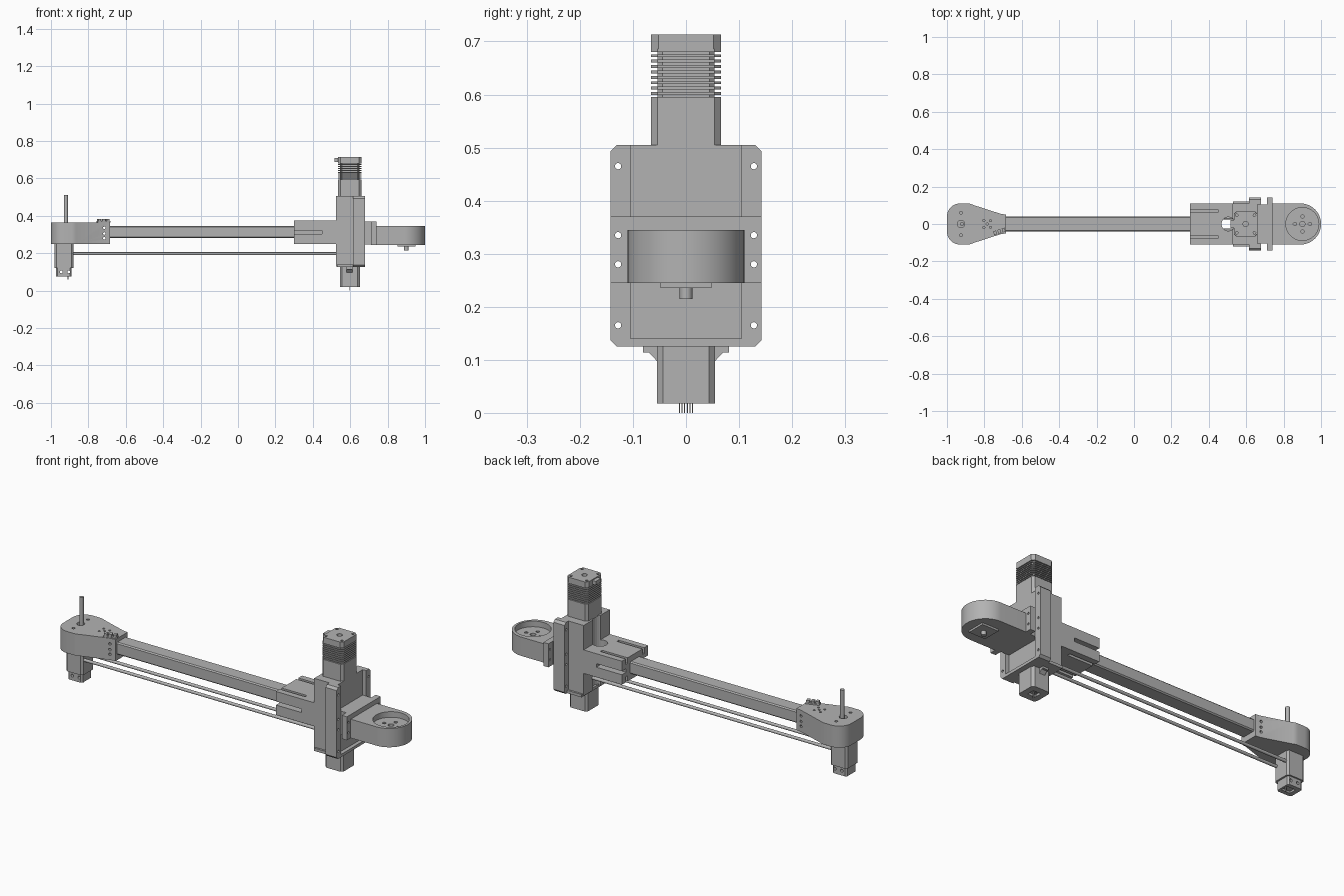
import bpy, bmesh, math
from mathutils import Vector

if "Cube" in bpy.data.objects:
    bpy.data.objects.remove(bpy.data.objects["Cube"])

metal = bpy.data.materials.new("brushed grey")
metal.use_nodes = True
GREY = (0.45, 0.45, 0.45, 1)
metal.diffuse_color = GREY
metal.node_tree.nodes["Principled BSDF"].inputs["Base Color"].default_value = GREY


def prism(name, pts, lo, hi, axis="z"):
    """Extrude a 2D outline along an axis."""
    put = {"z": lambda a, b, c: (a, b, c),
           "x": lambda a, b, c: (c, a, b),
           "y": lambda a, b, c: (a, c, b)}[axis]
    bm = bmesh.new()
    face = bm.faces.new([bm.verts.new(put(a, b, lo)) for a, b in pts])
    ext = bmesh.ops.extrude_face_region(bm, geom=[face])
    moved = [g for g in ext["geom"] if isinstance(g, bmesh.types.BMVert)]
    bmesh.ops.translate(bm, verts=moved, vec=Vector(put(0, 0, hi - lo)))
    bmesh.ops.recalc_face_normals(bm, faces=bm.faces)
    mesh = bpy.data.meshes.new(name)
    bm.to_mesh(mesh)
    bm.free()
    mesh.materials.append(metal)
    obj = bpy.data.objects.new(name, mesh)
    bpy.context.collection.objects.link(obj)
    return obj


def rect(x0, x1, y0, y1, c=0):
    """Rectangle outline, optionally with cut corners."""
    if not c:
        return [(x0, y0), (x1, y0), (x1, y1), (x0, y1)]
    return [(x0 + c, y0), (x1 - c, y0), (x1, y0 + c), (x1, y1 - c),
            (x1 - c, y1), (x0 + c, y1), (x0, y1 - c), (x0, y0 + c)]


def arc(cx, cy, r, a0, a1, n):
    return [(cx + r * math.cos(math.radians(a0 + (a1 - a0) * i / n)),
             cy + r * math.sin(math.radians(a0 + (a1 - a0) * i / n))) for i in range(n + 1)]


def box(name, x0, x1, y0, y1, z0, z1, c=0):
    return prism(name, rect(x0, x1, y0, y1, c), z0, z1)


def cyl(name, a, b, r, lo, hi, axis="z", n=24):
    return prism(name, arc(a, b, r, 0, 360, n)[:-1], lo, hi, axis)


def cut(obj, cutters):
    """Subtract each cutter, keep the result, discard the cutters."""
    for c in cutters:
        m = obj.modifiers.new("cut", "BOOLEAN")
        m.operation, m.solver, m.object = "DIFFERENCE", "EXACT", c
    bpy.context.view_layer.update()
    done = bpy.data.meshes.new_from_object(
        obj.evaluated_get(bpy.context.evaluated_depsgraph_get()))
    obj.modifiers.clear()
    obj.data = done
    for c in cutters:
        bpy.data.objects.remove(c)


def smooth(obj):
    bpy.ops.object.select_all(action="DESELECT")
    obj.select_set(True)
    bpy.context.view_layer.objects.active = obj
    bpy.ops.object.shade_smooth_by_angle(angle=math.radians(30))


# Idler hub: rounded outer end tapering to the beam
HX = -0.925
half = [(-0.685, 0.05), (-0.715, 0.055)] + arc(-0.89, 0.05, 0.06, 60, 90, 4) + arc(-0.93, 0.04, 0.07, 90, 180, 10)
hub = prism("hub_housing", half + [(x, -y) for x, y in reversed(half)], 0.25, 0.365)
holes = [cyl("hole", HX, y, r, 0.34, 0.4) for y, r in ((0, 0.02), (0.06, 0.008), (-0.06, 0.008))]
holes += [cyl("hole", -0.785 + dx, dy, 0.006, 0.345, 0.4, n=12)
          for dx, dy in ((-0.018, 0.018), (0.018, 0.018), (-0.018, -0.018), (0.018, -0.018), (0, 0))]
holes += [cyl("hole", -0.715, z, 0.007, -0.08, 0.08, "y", 12) for z in (0.28, 0.305, 0.335)]
cut(hub, holes)
smooth(hub)
smooth(cyl("hub_shaft", HX + 0.005, 0, 0.011, 0.26, 0.51))

# Limit sensor on the hub
sensor = box("sensor_base", -0.035, 0.035, -0.012, 0.012, 0.364, 0.372)
sensor.location = (-0.72, -0.04, 0)
sensor.rotation_euler.z = math.radians(18)
for i, dx in enumerate((-0.024, 0, 0.024)):
    tab = box(f"sensor_tab_{i}", dx - 0.008, dx + 0.008, -0.011, 0.011, 0.37, 0.384)
    tab.location, tab.rotation_euler = sensor.location, sensor.rotation_euler

# Hub motor
box("hub_motor_body", -0.98, -0.88, -0.05, 0.05, 0.12, 0.252, 0.01)
tail = box("hub_motor_tail", -0.973, -0.889, -0.042, 0.042, 0.075, 0.121, 0.008)
cut(tail, [cyl("hole", HX + d, 0.1, 0.008, -0.06, 0.06, "y", 12) for d in (-0.02, 0.02)]
    + [box("slot", HX - 0.025, HX + 0.025, -0.02, 0.02, 0.07, 0.085)])
cyl("hub_motor_pin", -0.908, 0, 0.003, 0.06, 0.09, n=8)

# Long beam with lower guide rods
prism("main_beam", rect(-0.04, 0.04, 0.28, 0.345, 0.006), -0.69, 0.32, "x")
for side, s in (("left", 1), ("right", -1)):
    smooth(cyl(f"guide_rod_{side}", s * 0.033, 0.197, 0.008, -0.885, 0.53, "x", 16))

# Slotted carriage clamp
clamp = box("carriage_clamp", 0.30, 0.54, -0.11, 0.11, 0.25, 0.375)
cuts = [cyl("bore", 0.505, 0, 0.037, 0.2, 0.4)]
for s in (1, -1):
    cuts.append(box("slot", 0.29, 0.45, s * 0.07 - 0.008, s * 0.07 + 0.008, 0.345, 0.4))
    cuts.append(box("slot", 0.29, 0.45, s * 0.07 - 0.008, s * 0.07 + 0.008, 0.24, 0.28))
    cuts.append(box("slot", 0.29, 0.45, s * 0.1 - 0.025, s * 0.1 + 0.025, 0.303, 0.322))
cut(clamp, cuts)

# Vertical column with side rails
body = box("column_body", 0.525, 0.66, -0.11, 0.11, 0.13, 0.505)
cut(body, [cyl("bore", 0.505, 0, 0.037, 0.1, 0.6)])
for side, s in (("left", 1), ("right", -1)):
    edge = [(s * 0.105, 0.125), (s * 0.13, 0.125), (s * 0.142, 0.137),
            (s * 0.142, 0.493), (s * 0.13, 0.505), (s * 0.105, 0.505)]
    rail = prism(f"column_rail_{side}", edge, 0.615, 0.68, "x")
    cut(rail, [cyl("hole", s * 0.128, z, 0.006, 0.6, 0.7, "x", 12) for z in (0.165, 0.28, 0.335, 0.465)]
        + [box("groove", 0.637, 0.658, s * 0.135 - 0.02, s * 0.135 + 0.02, 0.52, 0.53)])
box("column_base", 0.53, 0.68, -0.12, 0.12, 0.125, 0.14)

# Sliding plate
box("slide_block", 0.65, 0.715, -0.105, 0.105, 0.246, 0.37)
plate = box("slide_plate", 0.71, 0.74, -0.142, 0.142, 0.245, 0.37)
cut(plate, [cyl("hole", y, z, 0.006, 0.7, 0.75, "x", 12) for y in (-0.128, 0.128) for z in (0.28, 0.335)])

# Tool arm with round pocket
arm = prism("tool_arm", [(0.735, -0.11)] + arc(0.89, 0, 0.11, -90, 90, 32) + [(0.735, 0.11)], 0.245, 0.345)
cut(arm, [cyl("pocket", 0.9, 0, 0.088, 0.315, 0.4, n=48), cyl("bore", 0.9, 0, 0.014, 0.29, 0.4)]
    + [cyl("hole", x, y, 0.009, 0.295, 0.4, n=12)
       for x, y in ((0.86, 0), (0.94, 0), (0.9, 0.04), (0.9, -0.04))])
smooth(arm)
box("tool_flange", 0.852, 0.948, -0.048, 0.048, 0.235, 0.246)
smooth(cyl("tool_shaft", 0.9, 0, 0.012, 0.215, 0.24))

# Upper motor: plain base, finned middle, cap
CX = 0.597
box("upper_motor_base", 0.535, 0.66, -0.066, 0.066, 0.5, 0.595, 0.012)
box("upper_motor_core", 0.545, 0.65, -0.054, 0.054, 0.59, 0.69, 0.01)
for i in range(9):
    z = 0.599 + i * 0.0102
    box(f"cooling_fin_{i}", 0.535, 0.66, -0.066, 0.066, z, z + 0.0055, 0.012)
cap = box("upper_motor_cap", 0.535, 0.66, -0.066, 0.066, 0.686, 0.713, 0.014)
cut(cap, [cyl("bore", CX, 0, 0.014, 0.7, 0.73)]
    + [cyl("hole", CX + a * 0.047, b * 0.047, 0.007, 0.7, 0.73, n=12) for a in (-1, 1) for b in (-1, 1)])
box("upper_motor_connector", 0.515, 0.54, -0.022, 0.022, 0.688, 0.708)

# Lower motor with mounting ears and pins
lower = box("lower_motor", 0.545, 0.652, -0.055, 0.055, 0.018, 0.13, 0.012)
cut(lower, [box("socket", 0.575, 0.62, -0.02, 0.02, 0.01, 0.03)])
ears = [(-0.081, 0.126), (-0.081, 0.114), (-0.07, 0.114), (-0.055, 0.098)]
prism("motor_ears", ears + [(-y, z) for y, z in reversed(ears)], 0.58, 0.612, "x")
for i in range(6):
    cyl(f"motor_pin_{i}", CX, -0.0125 + i * 0.005, 0.0012, 0, 0.035, n=6)
